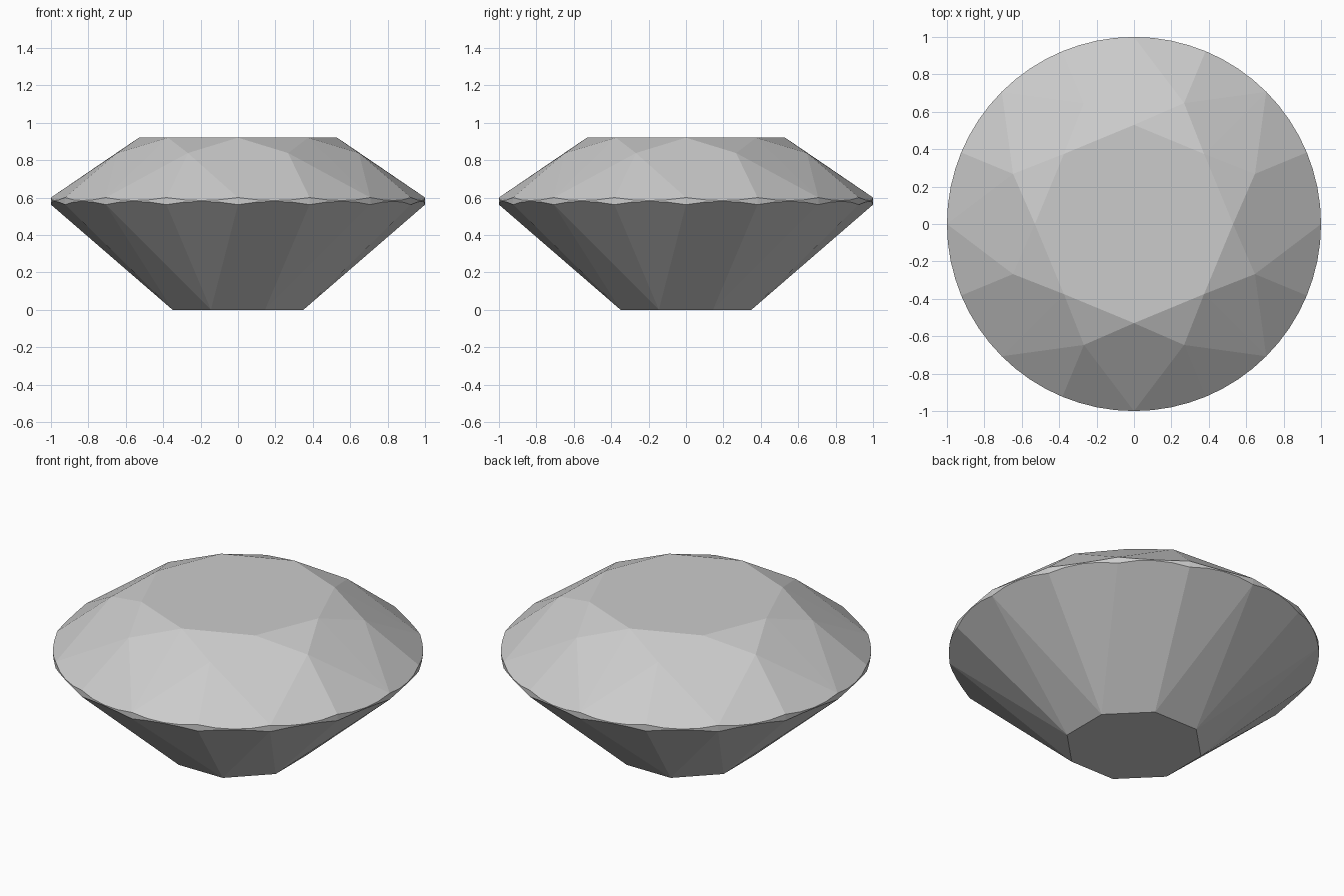
import bpy, bmesh, math
from math import cos, radians

if "Cube" in bpy.data.objects:
    bpy.data.objects.remove(bpy.data.objects["Cube"])

# Main levels and radii of the round-cut stone
TABLE_R, TABLE_Z = 0.53, 0.92
MID_R, MID_Z = 0.70, 0.838
GIRDLE_HI, GIRDLE_LO = 0.60, 0.562
CULET_R = 0.35 / cos(radians(22.5))
GIRDLE_STEPS = 64

bm = bmesh.new()


def point(r, deg, z):
    a = radians(deg)
    bm.verts.new((r * math.cos(a), r * math.sin(a), z))


# Table, crown break points and flat culet, eight of each
for k in range(8):
    point(TABLE_R, 45 * k, TABLE_Z)
    point(MID_R, 45 * k + 22.5, MID_Z)
    point(CULET_R, 45 * k + 22.5, 0)

# Scalloped girdle: each facet plane cuts the round edge in a shallow arc
half = cos(radians(11.25))
crown_slope = (MID_Z - GIRDLE_HI) / ((1 - MID_R) * half)
base_slope = GIRDLE_LO / ((1 - CULET_R) * half)
for i in range(GIRDLE_STEPS):
    deg = 360 * i / GIRDLE_STEPS
    bulge = cos(radians(deg % 22.5 - 11.25)) - half
    point(1, deg, GIRDLE_HI - crown_slope * bulge)
    point(1, deg, GIRDLE_LO + base_slope * bulge)

# The convex skin gives all facets; merge coplanar triangles
bmesh.ops.convex_hull(bm, input=bm.verts[:])
bmesh.ops.dissolve_limit(bm, angle_limit=radians(0.5),
                         verts=bm.verts[:], edges=bm.edges[:])
bmesh.ops.recalc_face_normals(bm, faces=bm.faces[:])

mesh = bpy.data.meshes.new("cut_gem")
bm.to_mesh(mesh)
bm.free()
gem = bpy.data.objects.new("cut_gem", mesh)
bpy.context.collection.objects.link(gem)
